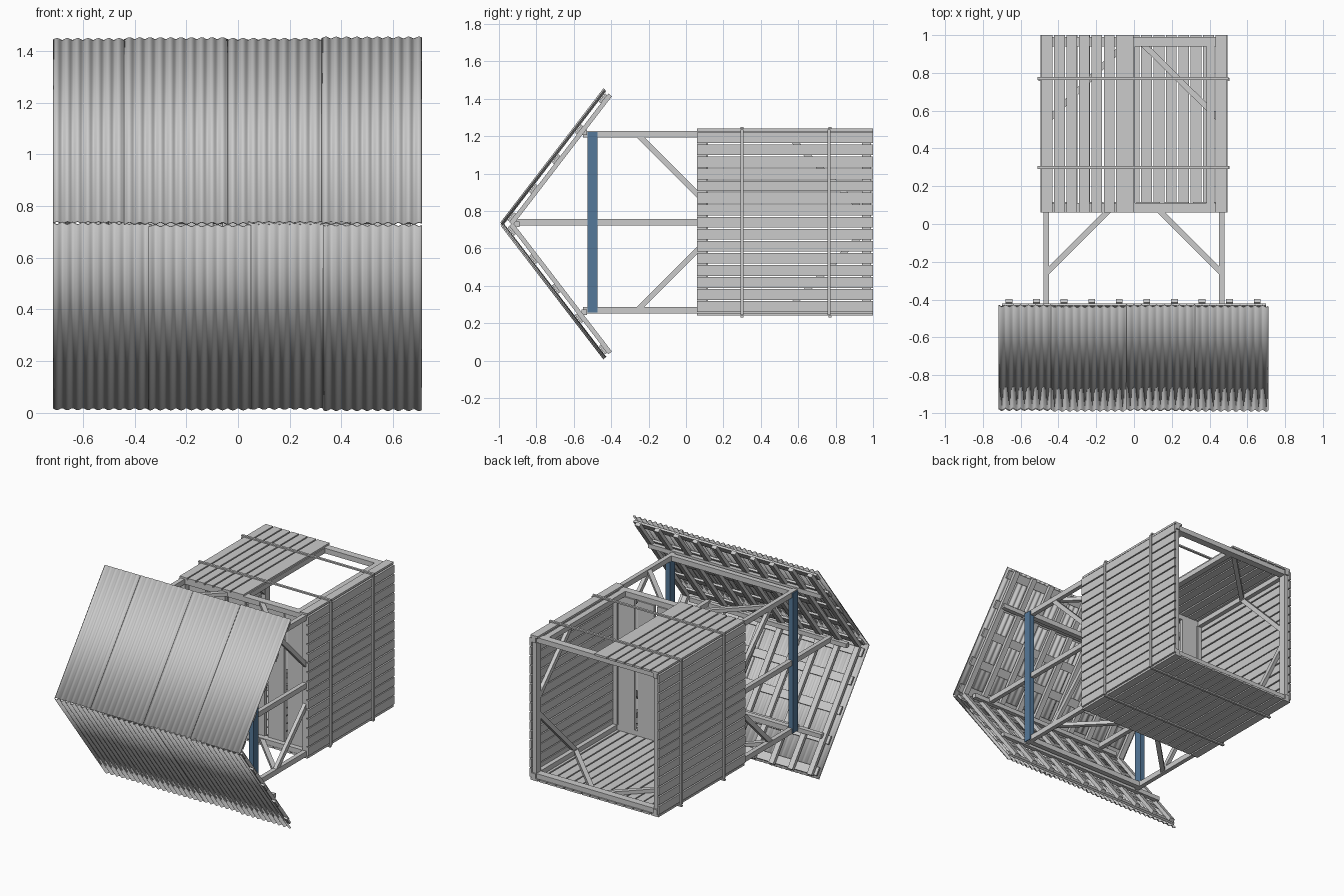
import bpy, bmesh, math, random
from mathutils import Vector, Matrix

if "Cube" in bpy.data.objects:
    bpy.data.objects.remove(bpy.data.objects["Cube"])

random.seed(4)
CZ = 0.74                      # height of the hut's long axis
blue = bpy.data.materials.new("blue_paint")
blue.diffuse_color = (0.09, 0.19, 0.32, 1)
blue.use_nodes = True
blue.node_tree.nodes["Principled BSDF"].inputs["Base Color"].default_value = blue.diffuse_color


def finish(name, bm, mat=None):
    me = bpy.data.meshes.new(name)
    bm.normal_update()
    bm.to_mesh(me)
    bm.free()
    ob = bpy.data.objects.new(name, me)
    bpy.context.collection.objects.link(ob)
    if mat:
        me.materials.append(mat)
    return ob


def beam(bm, p, q, w, h, up=(1, 0, 0)):
    """Box from p to q; h is measured along up, w across it."""
    p, q, up = Vector(p), Vector(q), Vector(up)
    d = (q - p).normalized()
    side = d.cross(up).normalized()
    up = side.cross(d)
    m = Matrix((d, side, up)).transposed().to_4x4()
    m = Matrix.Translation((p + q) / 2) @ m @ Matrix.Diagonal(((q - p).length, w, h, 1))
    bmesh.ops.create_cube(bm, size=1, matrix=m)


S = (-1, 1)
PX, PZ = 0.465, 0.47           # post offsets from the axis

# Corner posts running the whole length
bm = bmesh.new()
for sx in S:
    for sz in S:
        x, z = sx * PX, CZ + sz * PZ
        beam(bm, (x, -0.55, z), (x, 1.0, z), 0.036, 0.03)
finish("corner_posts", bm)

# Middle posts carrying the ridge, and the ridge beam
bm = bmesh.new()
for sx in S:
    beam(bm, (sx * PX, -0.91, CZ), (sx * PX, 0.11, CZ), 0.035, 0.03)
beam(bm, (-0.6, -0.905, CZ - 0.01), (0.6, -0.905, CZ - 0.01), 0.03, 0.03, (0, 1, 0))
finish("ridge_posts", bm)

# Blue tie beams
bm = bmesh.new()
for sx in S:
    beam(bm, (sx * 0.47, -0.5, 0.257), (sx * 0.47, -0.5, 1.222), 0.055, 0.034)
finish("blue_tie_beams", bm, blue)

# Eave beams along x
bm = bmesh.new()
for sz in S:
    z = CZ + sz * PZ
    beam(bm, (-PX, -0.5, z), (PX, -0.5, z), 0.036, 0.036, (0, 0, 1))
    beam(bm, (-0.66, -0.545, z + sz * 0.012), (0.66, -0.545, z + sz * 0.012), 0.03, 0.03, (0, 0, 1))
finish("eave_beams", bm)

# Rails around both ends of the room
bm = bmesh.new()
for y, w in ((0.087, 0.05), (0.965, 0.05)):
    for s in S:
        beam(bm, (-PX, y, CZ + s * PZ), (PX, y, CZ + s * PZ), w, 0.035, (0, 0, 1))
        beam(bm, (s * PX, y, CZ - PZ), (s * PX, y, CZ + PZ), w, 0.03)
finish("room_rails", bm)

# Diagonal braces: above the room and inside its walls
bm = bmesh.new()
for sx in S:
    for sz in S:
        x, z = sx * PX, CZ + sz * PZ
        for a, b, k in ((-0.26, 0.09, 0.35), (0.54, 0.965, 0.43)):
            beam(bm, (x, a, z), (x, b, z - sz * k), 0.03, 0.025)
            if a < 0 or not (sx > 0 and sz > 0):      # keep the doorway clear
                beam(bm, (x, a, z), (x - sx * k, b, z), 0.03, 0.025, (0, 0, 1))
finish("diagonal_braces", bm)

# Side walls of lengthwise planks
N, P = 15, 0.0645
for sx, nm in ((-1, "left_wall"), (1, "right_wall")):
    bm = bmesh.new()
    for i in range(N):
        z = CZ + (i - 7) * P
        beam(bm, (sx * 0.488, 0.06, z), (sx * 0.488, 1.0, z), 0.0565 + random.uniform(-.002, .002), 0.014)
    for y in (0.3, 0.765):
        beam(bm, (sx * 0.5, y, 0.245), (sx * 0.5, y, 1.235), 0.016, 0.012)
    finish(nm, bm)

# Lower wall is full, upper wall has a doorway on the right
for sz, nm in ((-1, "lower_wall"), (1, "door_wall")):
    bm = bmesh.new()
    z = CZ + sz * 0.493
    for i in range(N):
        x = (i - 7) * P * 1.02
        if sz > 0 and 0.0 < x < 0.4:
            continue
        x = x - 0.03 if sz > 0 and i == 7 else x
        beam(bm, (x, 0.06, z), (x, 1.0, z), 0.057 + random.uniform(-.002, .002), 0.014, (0, 0, 1))
    for y in (0.3, 0.77):
        zb = z + sz * 0.011
        beam(bm, (-0.51, y, zb), (0.5, y, zb), 0.016, 0.01, (0, 0, 1))
    finish(nm, bm)

# Door jambs
bm = bmesh.new()
for x in (-0.015, 0.405):
    beam(bm, (x, 0.1, 1.21), (x, 0.95, 1.21), 0.04, 0.035, (0, 0, 1))
finish("door_jambs", bm)

# Deck planks between the room and the open lookout
bm = bmesh.new()
for i in range(6):
    x = -0.375 + i * 0.15
    beam(bm, (x, 0.105, CZ - 0.45), (x, 0.105, CZ + 0.45), 0.025, 0.125)
finish("deck_planks", bm)

# Roof: two slopes meeting at the ridge
RIDGE = Vector((0, -0.982, 0.731))
LEN = 0.903
X = Vector((1, 0, 0))


def slope_frame(s):
    d = Vector((0, 0.55, s * 0.716)).normalized()
    n = Vector((0, 0.716, -s * 0.55)).normalized()    # points inward
    return d, n


for s, nm in ((1, "upper"), (-1, "lower")):
    d, n = slope_frame(s)

    # Rafters
    bm = bmesh.new()
    for i in range(10):
        x = -0.662 + i * 0.146
        a = RIDGE + X * x + n * 0.037
        beam(bm, a + d * 0.03, a + d * (LEN - 0.005), 0.036, 0.024, n)
    finish(nm + "_rafters", bm)

    # Battens across the rafters
    bm = bmesh.new()
    for t in (0.06, 0.25, 0.45, 0.65, 0.86):
        a = RIDGE + d * t + n * 0.018
        beam(bm, a - X * 0.7, a + X * 0.7, 0.055, 0.014, n)
    finish(nm + "_battens", bm)

    # Overlapping corrugated sheets
    if s > 0:
        spans = ((-0.715, -0.33), (-0.44, -0.04), (-0.05, 0.335), (0.325, 0.71))
    else:
        spans = ((-0.715, -0.335), (-0.345, 0.05), (0.04, 0.435), (0.33, 0.71))
    for k, (x0, x1) in enumerate(spans):
        bm = bmesh.new()
        cols = round((x1 - x0) / 0.005)
        top, end = random.uniform(-.006, .006), LEN + random.uniform(-.004, .002)
        prev = None
        for c in range(cols + 1):
            x = x0 + (x1 - x0) * c / cols
            off = 0.006 * math.cos(2 * math.pi * x / 0.04) - 0.005 * (k % 2)
            row = [bm.verts.new(RIDGE + X * x + n * off + d * t) for t in (top, end)]
            if prev:
                bm.faces.new((prev[0], row[0], row[1], prev[1]))
            prev = row
        bmesh.ops.recalc_face_normals(bm, faces=bm.faces)
        ob = finish(f"{nm}_roof_sheet_{k + 1}", bm)
        mod = ob.modifiers.new("thickness", 'SOLIDIFY')
        mod.thickness, mod.offset = 0.004, 0
        bpy.ops.object.select_all(action='DESELECT')
        ob.select_set(True)
        bpy.context.view_layer.objects.active = ob
        bpy.ops.object.shade_smooth_by_angle(angle=math.radians(40))
